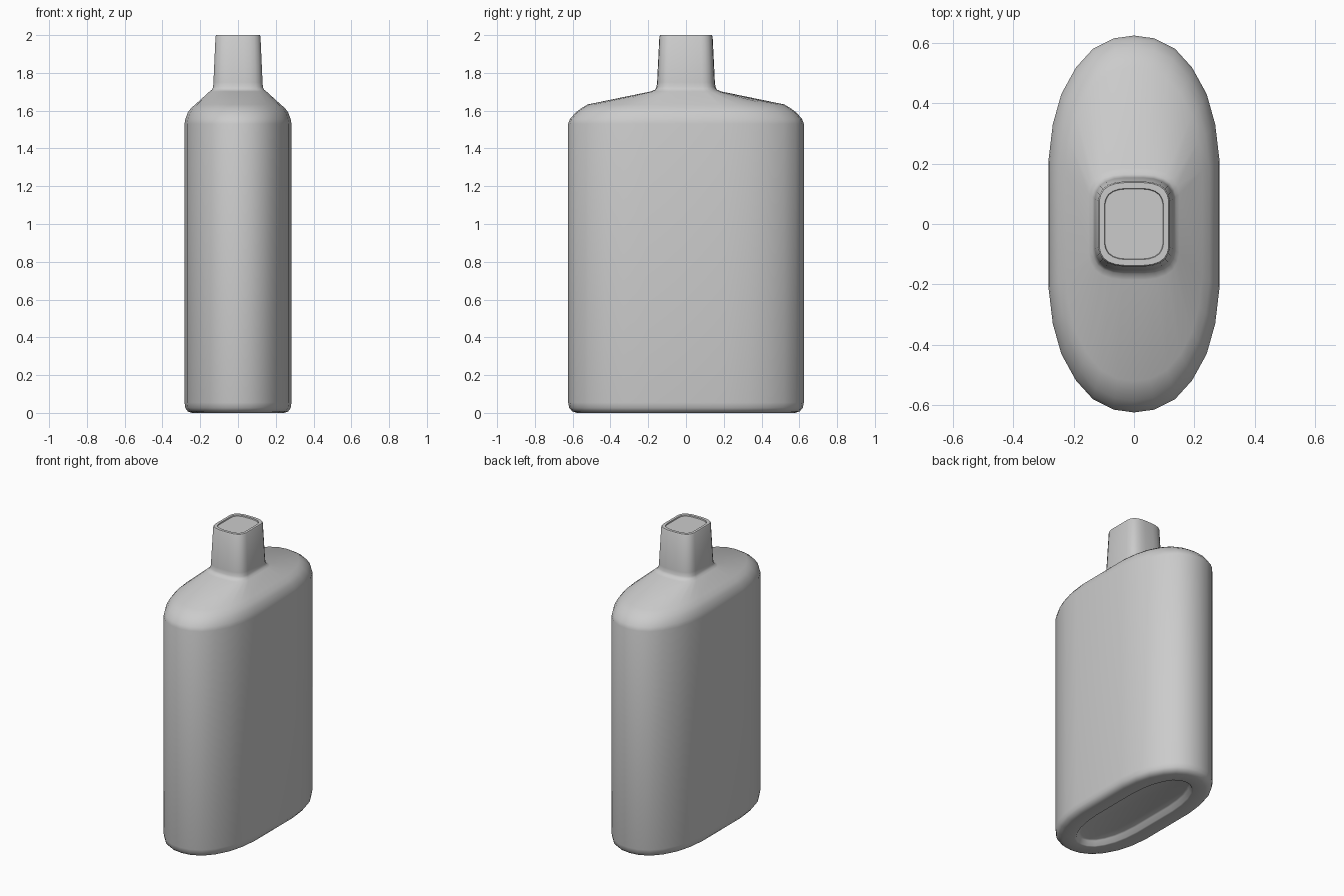
import bpy, bmesh, math

if "Cube" in bpy.data.objects:
    bpy.data.objects.remove(bpy.data.objects["Cube"])

# Quarter outlines (x, y) scaled to unit half-extents
BODY = [(1, .34), (.95, .53), (.85, .69), (.68, .83), (.48, .93), (.24, .985), (0, 1)]
NECK = [(1, .55), (.96, .7), (.87, .83), (.72, .92), (.5, .98), (.25, 1), (0, 1)]


def section(blend):
    """Full closed outline, blended from body (0) to neck (1)."""
    q = [(a[0] + (b[0] - a[0]) * blend, a[1] + (b[1] - a[1]) * blend)
         for a, b in zip(BODY, NECK)]
    half = q + [(-x, y) for x, y in reversed(q[:-1])]
    return half + [(-x, -y) for x, y in half]


# Rings from base recess to rim: half x, half y, z, neck blend
RINGS = [
    (.135, .465, .035, 0), (.145, .48, .03, 0), (.16, .495, .003, 0),
    (.17, .505, 0, 0),
    (.245, .578, 0, 0), (.266, .602, .008, 0), (.279, .618, .026, 0),
    (.283, .624, .055, 0),
    (.283, .624, 1.53, 0), (.279, .615, 1.555, 0), (.266, .585, 1.59, 0),
    (.25, .555, 1.612, 0), (.226, .52, 1.633, 0),
    (.15, .185, 1.702, .9), (.138, .164, 1.711, 1), (.132, .156, 1.725, 1),
    (.130, .153, 1.75, 1),
    (.119, .141, 1.993, 1), (.115, .137, 2, 1),
    (.098, .118, 2, 1), (.096, .116, 1.993, 1),
]

# Bottle: loft through the rings, capped at both ends
bm = bmesh.new()
loops = [[bm.verts.new((x * sx, y * sy, z)) for x, y in section(b)]
         for sx, sy, z, b in RINGS]
for low, high in zip(loops, loops[1:]):
    n = len(low)
    for i in range(n):
        j = (i + 1) % n
        bm.faces.new((low[i], low[j], high[j], high[i]))
bm.faces.new(list(reversed(loops[0])))
bm.faces.new(loops[-1])
bmesh.ops.recalc_face_normals(bm, faces=bm.faces)

mesh = bpy.data.meshes.new("bottle")
bm.to_mesh(mesh)
bm.free()
bottle = bpy.data.objects.new("bottle", mesh)
bpy.context.collection.objects.link(bottle)
bpy.context.view_layer.objects.active = bottle
bottle.select_set(True)
bpy.ops.object.shade_smooth_by_angle(angle=math.radians(50))
